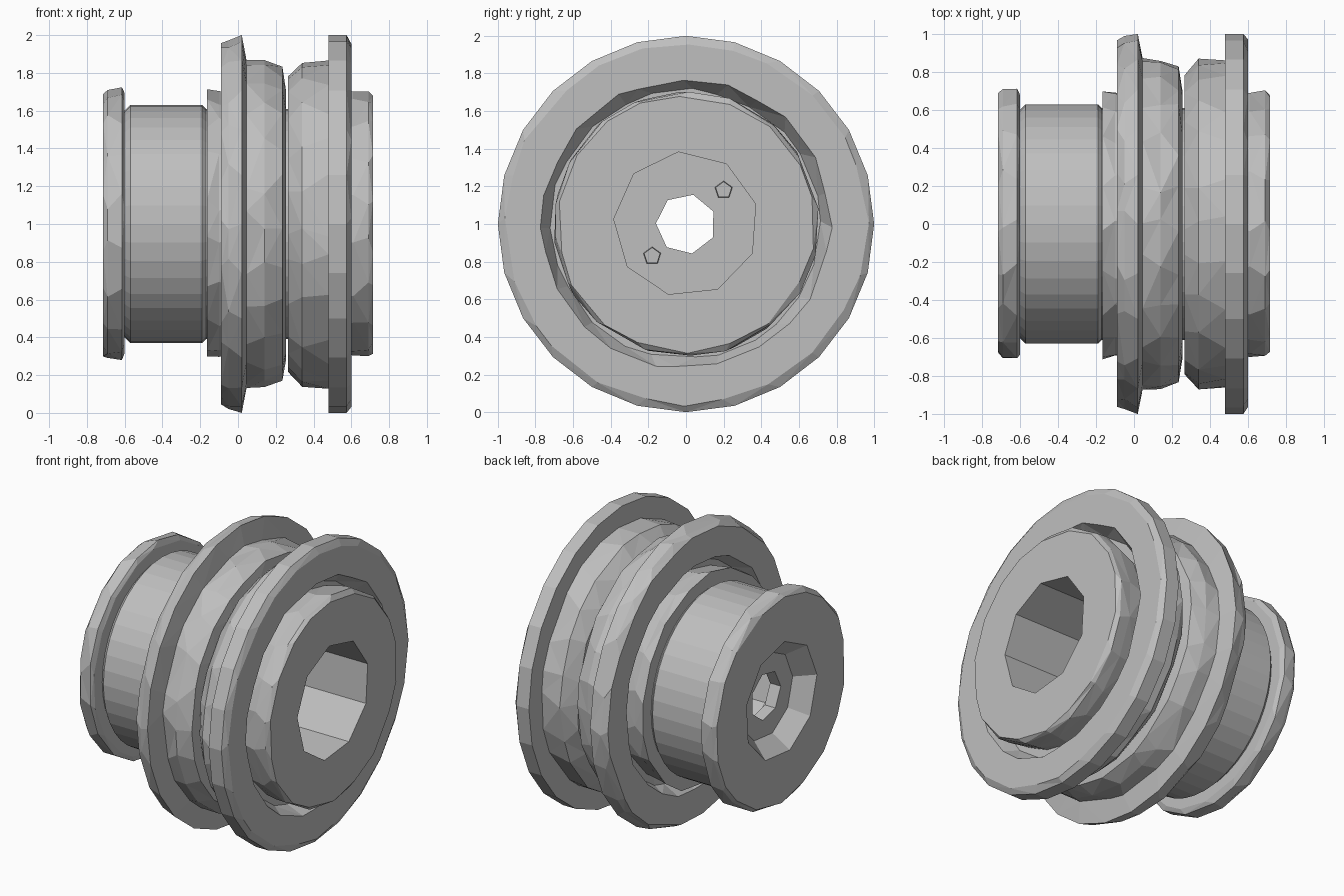
import bpy, bmesh, math, random
from mathutils import Vector

random.seed(4)
cube = bpy.data.objects.get("Cube")
if cube:
    bpy.data.objects.remove(cube)

grey = bpy.data.materials.new("plain_grey")
grey.use_nodes = True
COLOUR = (0.52, 0.52, 0.52, 1)
grey.diffuse_color = COLOUR
grey.node_tree.nodes["Principled BSDF"].inputs["Base Color"].default_value = COLOUR


def lathe(name, profile, sides, ring=False, rough=0.0, phase=90, centre=(0, 1)):
    """Turn an (x, radius) profile about the x axis; ring closes the profile, otherwise ends are capped."""
    bm = bmesh.new()
    rows = []
    for x, r in profile:
        wobble = 0 if r > 0.99 else rough
        row = []
        for i in range(sides):
            a = math.radians(phase) + math.tau * (i + random.uniform(-0.3, 0.3) * wobble) / sides
            rr = r + random.uniform(-0.014, 0.008) * wobble
            row.append(bm.verts.new((x, centre[0] + rr * math.cos(a), centre[1] + rr * math.sin(a))))
        rows.append(row)
    pairs = list(zip(rows, rows[1:]))
    if ring:
        pairs.append((rows[-1], rows[0]))
    walls = []
    for a, b in pairs:
        for i in range(sides):
            j = (i + 1) % sides
            walls.append(bm.faces.new((a[i], a[j], b[j], b[i])))
    if rough:
        bmesh.ops.triangulate(bm, faces=walls)
    if not ring:
        bm.faces.new(rows[0])
        bm.faces.new(rows[-1])
    bmesh.ops.recalc_face_normals(bm, faces=bm.faces)
    mesh = bpy.data.meshes.new(name)
    bm.to_mesh(mesh)
    bm.free()
    mesh.materials.append(grey)
    ob = bpy.data.objects.new(name, mesh)
    bpy.context.collection.objects.link(ob)
    return ob


def cut(target, cutter):
    mod = target.modifiers.new("cut", 'BOOLEAN')
    mod.operation = 'DIFFERENCE'
    mod.solver = 'EXACT'
    mod.object = cutter
    bpy.context.view_layer.objects.active = target
    bpy.ops.object.modifier_apply(modifier=mod.name)


# Two large rims with funnel-shaped inner edges
lathe("inner_rim", [(-0.09, 0.77), (-0.09, 0.96), (-0.05, 0.985), (0.02, 1.0), (0.045, 0.87),
                    (0.14, 0.87), (0.235, 0.83), (0.255, 0.71), (0.25, 0.6), (0.03, 0.6), (0.0, 0.72)],
      24, ring=True, rough=1)
lathe("outer_rim", [(0.6, 0.77), (0.6, 0.965), (0.575, 1.0), (0.48, 1.0), (0.48, 0.87),
                    (0.34, 0.865), (0.265, 0.79), (0.265, 0.6), (0.5, 0.6), (0.5, 0.72)],
      24, ring=True, rough=1)

# Hub: flanged drum, round core, collar and front boss
flange = lathe("drum_flange", [(-0.715, 0.695), (-0.69, 0.715), (-0.615, 0.72), (-0.6, 0.69)],
               18, rough=0.7)
core = lathe("drum_core", [(-0.6, 0.6), (-0.57, 0.63), (-0.19, 0.63), (-0.17, 0.61), (0.48, 0.61)], 40)
lathe("drum_collar", [(-0.165, 0.6), (-0.165, 0.71), (-0.1, 0.7), (0.03, 0.68), (0.03, 0.6)],
      18, ring=True, rough=0.8)
boss = lathe("hub_boss", [(0.48, 0.68), (0.61, 0.705), (0.69, 0.705), (0.715, 0.685)], 18, rough=0.7)

# Deep bore, shallow bowl in the drum end, and axle hole through the web
bore = lathe("bore_cutter", [(-0.52, 0.385), (0.9, 0.385)], 9, phase=96)
bowl = lathe("bowl_cutter", [(-0.8, 0.45), (-0.715, 0.385), (-0.59, 0.28)], 9, phase=96)
axle = lathe("axle_cutter", [(-0.9, 0.16), (0.0, 0.16)], 7, phase=76)
cut(boss, bore)
cut(core, bore)
cut(core, axle)
cut(flange, bowl)
for c in (bore, bowl, axle):
    bpy.data.objects.remove(c)

# Small five-sided studs on the web inside the bore
for name, y, z in (("upper_stud", 0.2, 1.18), ("lower_stud", -0.18, 0.83)):
    lathe(name, [(-0.53, 0.05), (-0.48, 0.045)], 5, centre=(y, z))
